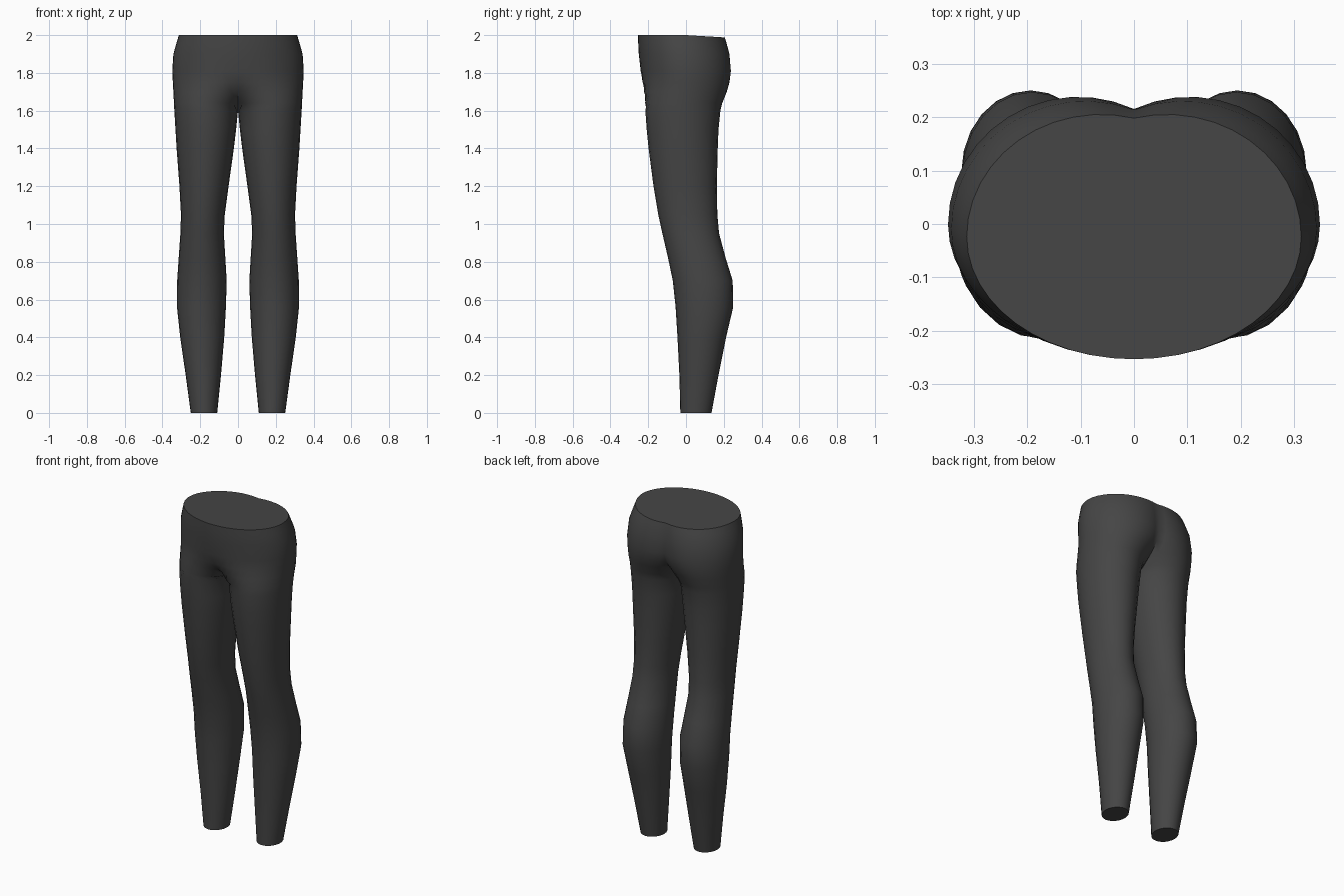
import bpy, bmesh
from math import acos, cos, sin, pi, radians

cube = bpy.data.objects.get("Cube")
if cube:
    bpy.data.objects.remove(cube)

# Dark cloth
cloth = bpy.data.materials.new("charcoal cloth")
cloth.use_nodes = True
colour = (0.06, 0.06, 0.06, 1)
cloth.diffuse_color = colour
bsdf = cloth.node_tree.nodes["Principled BSDF"]
bsdf.inputs["Base Color"].default_value = colour
bsdf.inputs["Roughness"].default_value = 0.9

# Leg sections: height, inner x, outer x, front y, back y
LEG = [
    (0, .11, .25, -.03, .135), (.2, .09, .277, -.035, .172),
    (.4, .073, .306, -.045, .212), (.56, .064, .323, -.055, .25),
    (.7, .06, .322, -.07, .247), (.82, .067, .314, -.095, .21),
    (.95, .075, .305, -.125, .175), (1.05, .07, .302, -.147, .166),
    (1.2, .05, .31, -.172, .163), (1.4, .022, .325, -.198, .168),
    (1.5, .01, .331, -.208, .172),
]
# Hip sections: height, inner x of front curve, of back curve, outer x, front y, back y
# A negative inner x means the curve is cut off by the centre plane
HIPS = [
    (1.6, 0, 0, .337, -.215, .182), (1.64, -.03, -.02, .339, -.217, .192),
    (1.7, -.11, -.06, .342, -.222, .216), (1.75, -.24, -.11, .345, -.23, .23),
    (1.81, -.33, -.14, .348, -.24, .238), (1.9, -.34, -.16, .342, -.25, .23),
    (1.96, -.33, -.18, .325, -.253, .214), (2, -.313, -.19, .313, -.253, .205),
]
SECTIONS = [(z, a, a, o, f, b) for z, a, o, f, b in LEG] + HIPS
HALF = 12


def section(bm, z, in_front, in_back, out, front, back):
    """Open ring from the inner front, round the outside, to the inner back."""
    ring = []
    for i in range(-HALF, HALF + 1):
        rx = (out - (in_front if i < 0 else in_back)) / 2
        reach = pi if 2 * rx <= out else acos(max(-1, 1 - out / rx))
        t = reach * i / HALF
        x = max(0, out - rx * (1 - cos(t)))
        y = (front + back) / 2 + (back - front) / 2 * sin(t)
        drop = .06 * max(0, y) if z == 2 else 0
        ring.append(bm.verts.new((x, y, z - drop)))
    return ring


# Left half of the leggings, lofted from cuff to waist
bm = bmesh.new()
rings = [section(bm, *s) for s in SECTIONS]
for low, high in zip(rings, rings[1:]):
    for i in range(2 * HALF):
        bm.faces.new((low[i], low[i + 1], high[i + 1], high[i]))
bm.faces.new(rings[0][:-1][::-1])
bm.faces.new(rings[-1])
bmesh.ops.remove_doubles(bm, verts=bm.verts, dist=.0005)

mesh = bpy.data.meshes.new("leggings")
bm.to_mesh(mesh)
bm.free()
mesh.materials.append(cloth)
leggings = bpy.data.objects.new("leggings", mesh)
bpy.context.collection.objects.link(leggings)

# Other half, joined along the centre plane
mirror = leggings.modifiers.new("mirror", 'MIRROR')
mirror.use_clip = True
mirror.merge_threshold = .001
bpy.context.view_layer.objects.active = leggings
leggings.select_set(True)
bpy.ops.object.modifier_apply(modifier=mirror.name)
bpy.ops.object.shade_smooth_by_angle(angle=radians(50))
